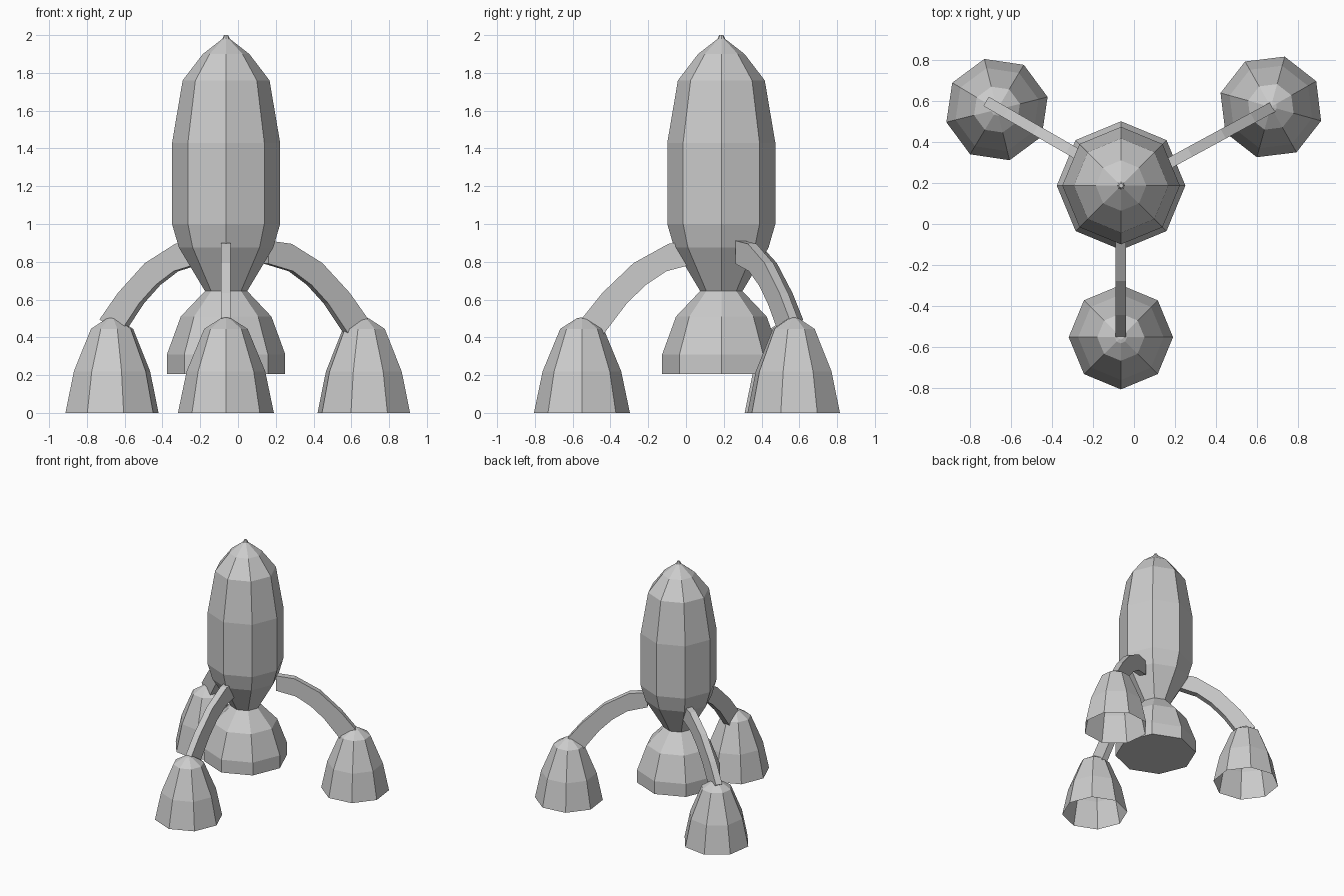
import bpy
from math import sin, cos, radians, pi

if "Cube" in bpy.data.objects:
    bpy.data.objects.remove(bpy.data.objects["Cube"])

AXIS = (-0.063, 0.187)


def make(name, verts, faces):
    me = bpy.data.meshes.new(name)
    me.from_pydata(verts, [], faces)
    me.update()
    ob = bpy.data.objects.new(name, me)
    bpy.context.collection.objects.link(ob)
    return ob


def lathe(name, profile, centre, turn=0.0, cap_bottom=True, n=8):
    """Revolve (radius, z) points, listed bottom to top, into an n-sided shell."""
    verts = [(centre[0] + r * cos(turn + 2 * pi * i / n),
              centre[1] + r * sin(turn + 2 * pi * i / n), z)
             for r, z in profile for i in range(n)]
    faces = [(k * n + i, k * n + (i + 1) % n, (k + 1) * n + (i + 1) % n, (k + 1) * n + i)
             for k in range(len(profile) - 1) for i in range(n)]
    top = (len(profile) - 1) * n
    faces.append(tuple(range(top, top + n)))
    if cap_bottom:
        faces.append(tuple(reversed(range(n))))
    return make(name, verts, faces)


# Hull and engine bell
lathe("hull", [(0.112, 0.645), (0.25, 0.875), (0.286, 1.0), (0.286, 1.43), (0.23, 1.76),
               (0.123, 1.9), (0.02, 1.98), (0.011, 2.0)], AXIS)
lathe("engine_bell", [(0.313, 0.205), (0.313, 0.31), (0.24, 0.51), (0.112, 0.645)], AXIS)

# Curved strut side profile: (distance from the hull axis, z)
OUTER = [(0.14, 0.912), (0.28, 0.895), (0.465, 0.793), (0.63, 0.635), (0.742, 0.495)]
INNER = [(0.14, 0.79), (0.29, 0.75), (0.40, 0.677), (0.50, 0.58), (0.625, 0.415)]
FOOT = [(0.254, 0.0), (0.208, 0.22), (0.115, 0.445), (0.03, 0.499), (0.012, 0.504)]


def strut(name, end, angle, half=0.026):
    a = radians(angle)
    n = len(OUTER)
    verts = []
    for side in (-half, half):
        for s, z in OUTER + INNER:
            d = s - 0.742
            verts.append((end[0] + d * cos(a) - side * sin(a),
                          end[1] + d * sin(a) + side * cos(a), z))
    m = 2 * n
    faces = []
    for i in range(n - 1):
        faces += [(i, i + 1, n + i + 1, n + i),
                  (m + i, m + n + i, m + n + i + 1, m + i + 1),
                  (i, m + i, m + i + 1, i + 1),
                  (n + i, n + i + 1, m + n + i + 1, m + n + i)]
    faces += [(0, n, m + n, m), (n - 1, m + n - 1, m + 2 * n - 1, 2 * n - 1)]
    make(name, verts, faces)


# Three legs: foot centre, foot turn, strut end, strut direction
LEGS = [("front", (-0.064, -0.551), 0, (-0.065, -0.555), -90),
        ("right", (0.666, 0.570), 29.5, (0.678, 0.571), 28.5),
        ("left", (-0.667, 0.557), 14, (-0.72, 0.597), 150)]
for label, foot, turn, end, angle in LEGS:
    lathe(label + "_foot", FOOT, foot, radians(turn), cap_bottom=False)
    strut(label + "_strut", end, angle)
